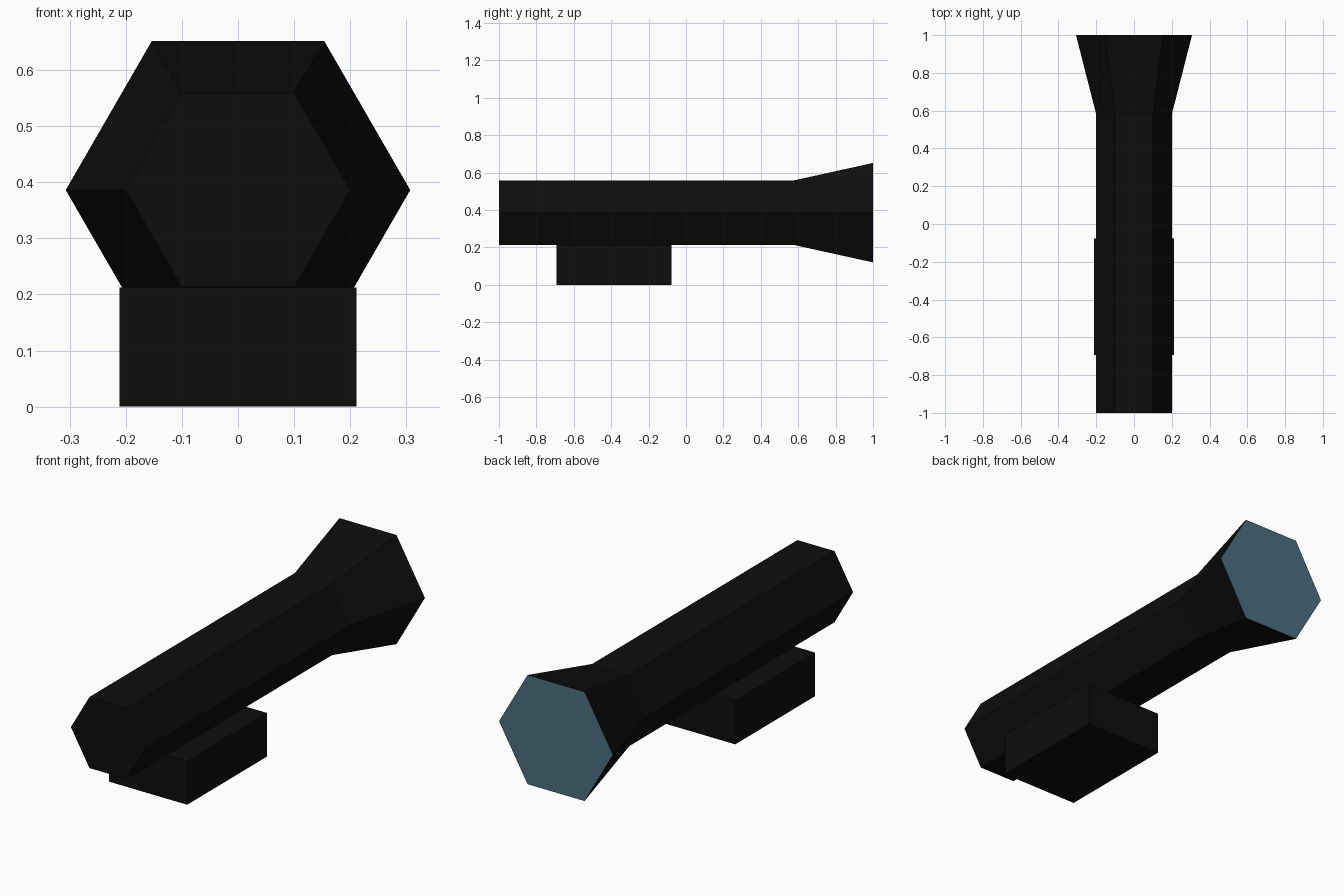
import bpy
import bmesh
from math import cos, sin, pi

cube = bpy.data.objects.get("Cube")
if cube:
    bpy.data.objects.remove(cube, do_unlink=True)


def make_material(name, rgb):
    mat = bpy.data.materials.new(name)
    mat.use_nodes = True
    mat.diffuse_color = (*rgb, 1)
    mat.node_tree.nodes["Principled BSDF"].inputs["Base Color"].default_value = (*rgb, 1)
    return mat


black = make_material("matte black", (0.004, 0.004, 0.004))
glass = make_material("blue glass", (0.07, 0.16, 0.22))


def finish(name, bm, mats):
    bmesh.ops.recalc_face_normals(bm, faces=bm.faces)
    mesh = bpy.data.meshes.new(name)
    bm.to_mesh(mesh)
    bm.free()
    for mat in mats:
        mesh.materials.append(mat)
    obj = bpy.data.objects.new(name, mesh)
    bpy.context.collection.objects.link(obj)
    return obj


AXIS_Z = 0.386
SIDES = 6

# Hexagonal tube flaring into the lamp head
bm = bmesh.new()
rings = []
for y, r in [(-1, 0.2), (0.58, 0.2), (1, 0.307)]:
    rings.append([bm.verts.new((r * cos(2 * pi * i / SIDES), y, AXIS_Z + r * sin(2 * pi * i / SIDES)))
                  for i in range(SIDES)])
for a, b in zip(rings, rings[1:]):
    for i in range(SIDES):
        j = (i + 1) % SIDES
        bm.faces.new((a[i], a[j], b[j], b[i]))
bm.faces.new(rings[0])
# Lens closes the wide end
lens = bm.faces.new(rings[-1])
lens.material_index = 1
finish("torch_body", bm, [black, glass])

# Mounting block under the tube
bm = bmesh.new()
bmesh.ops.create_cube(bm, size=1)
bmesh.ops.scale(bm, vec=(0.422, 0.615, 0.212), verts=bm.verts)
bmesh.ops.translate(bm, vec=(0, -0.385, 0.106), verts=bm.verts)
finish("mounting_block", bm, [black])
